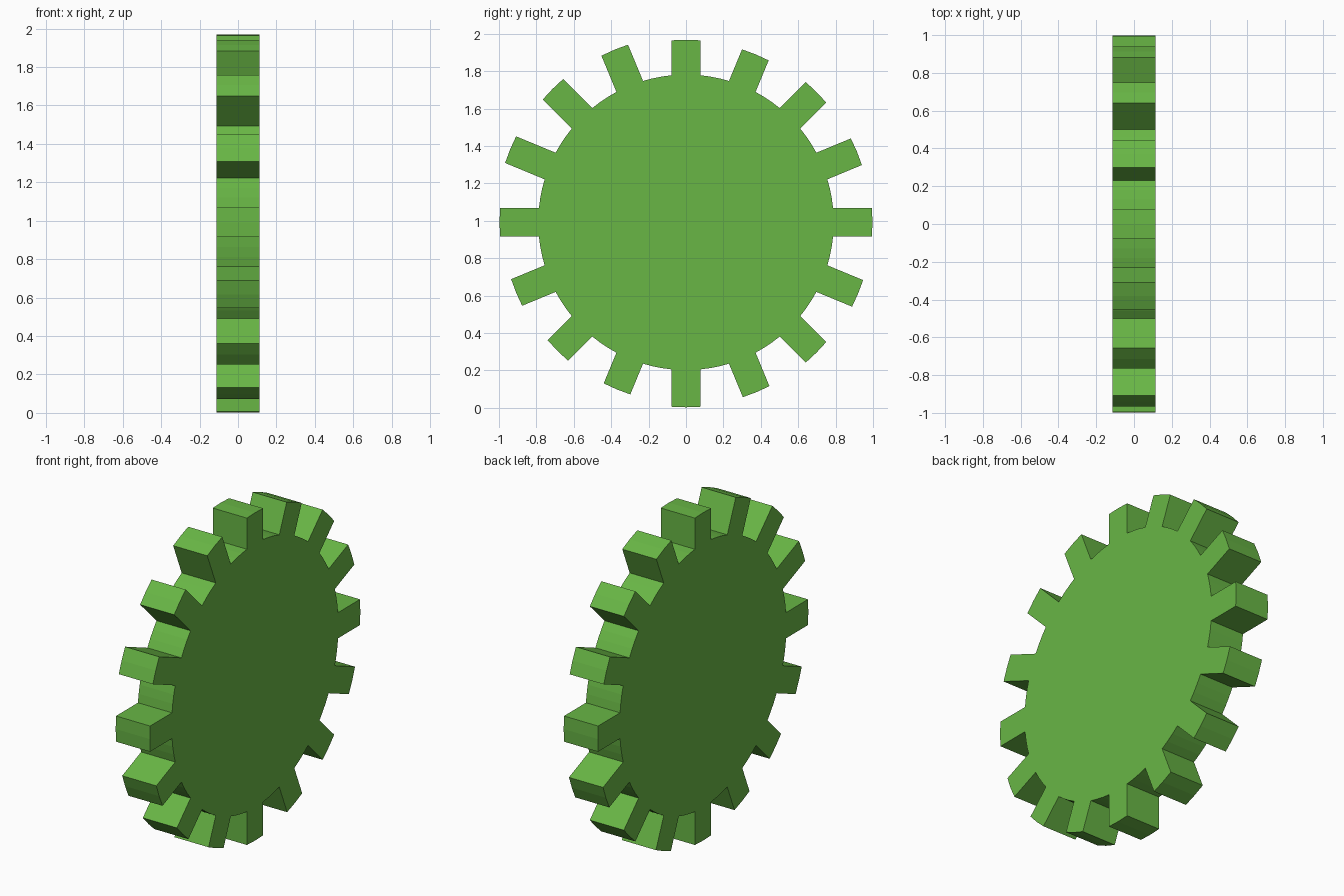
import bpy, bmesh
from math import sin, cos, asin, sqrt, pi

if "Cube" in bpy.data.objects:
    bpy.data.objects.remove(bpy.data.objects["Cube"])

CENTER_Z = 0.992
ROOT_R = 0.79
HALF_TOOTH = 0.077
HALF_THICK = 0.113
GAP_STEPS = 3
# tip radius of each slightly uneven tooth, clockwise from the top
TIPS = [0.976, 0.972, 0.986, 0.989, 0.997, 0.996, 0.986, 0.983,
        0.989, 0.967, 0.972, 0.983, 0.997, 1.018, 1.009, 0.999]

# Gear outline in the y-z plane
outline = []
step = 2 * pi / len(TIPS)
root_half = asin(HALF_TOOTH / ROOT_R)


def add_point(angle, along, across=0.0):
    outline.append((along * sin(angle) + across * cos(angle),
                    CENTER_Z + along * cos(angle) - across * sin(angle)))


for i, r in enumerate(TIPS):
    a = i * step
    tip = sqrt(r * r - HALF_TOOTH ** 2)
    add_point(a - root_half, ROOT_R)
    add_point(a, tip, -HALF_TOOTH)
    add_point(a, r)
    add_point(a, tip, HALF_TOOTH)
    add_point(a + root_half, ROOT_R)
    # rounded floor between teeth
    for j in range(1, GAP_STEPS):
        add_point(a + root_half + (step - 2 * root_half) * j / GAP_STEPS, ROOT_R)

# Extrude the outline through the gear thickness
bm = bmesh.new()
face = bm.faces.new([bm.verts.new((-HALF_THICK, y, z)) for y, z in outline])
ext = bmesh.ops.extrude_face_region(bm, geom=[face], use_keep_orig=True)
moved = [g for g in ext["geom"] if isinstance(g, bmesh.types.BMVert)]
bmesh.ops.translate(bm, verts=moved, vec=(2 * HALF_THICK, 0, 0))
bmesh.ops.recalc_face_normals(bm, faces=bm.faces)
mesh = bpy.data.meshes.new("gear_wheel")
bm.to_mesh(mesh)
bm.free()

gear = bpy.data.objects.new("gear_wheel", mesh)
bpy.context.collection.objects.link(gear)

green = bpy.data.materials.new("green")
green.diffuse_color = (0.14, 0.47, 0.06, 1)
green.use_nodes = True
green.node_tree.nodes["Principled BSDF"].inputs["Base Color"].default_value = green.diffuse_color
mesh.materials.append(green)
